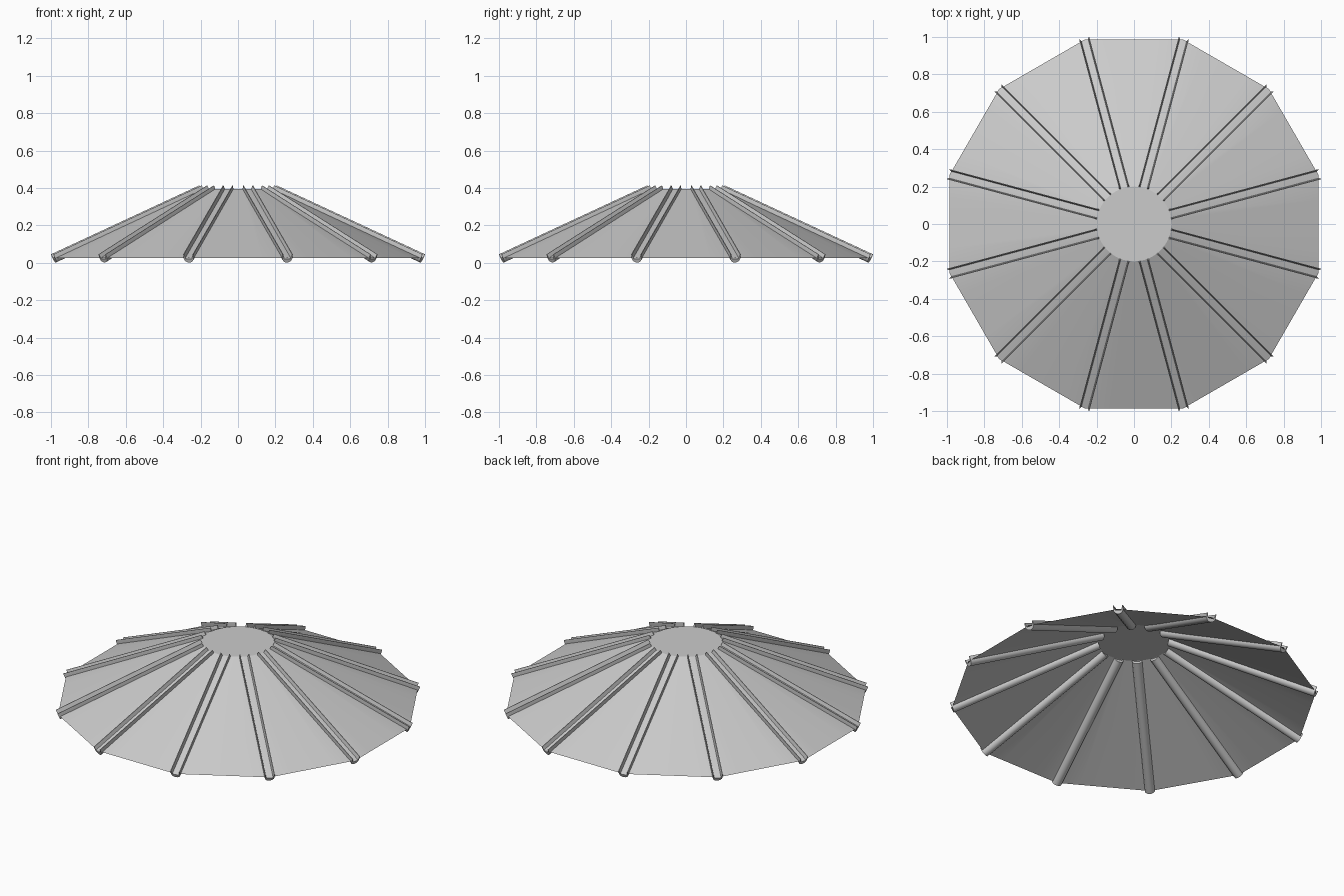
import bpy, bmesh, math
from mathutils import Vector

if "Cube" in bpy.data.objects:
    bpy.data.objects.remove(bpy.data.objects["Cube"])

SIDES = 12
R_OUT, Z_OUT = 1.02, 0.027
R_IN, Z_IN = 0.2, 0.395
SUB = 4  # points per panel edge


def finish(bm, name, angle):
    bmesh.ops.recalc_face_normals(bm, faces=bm.faces)
    me = bpy.data.meshes.new(name)
    bm.to_mesh(me)
    bm.free()
    ob = bpy.data.objects.new(name, me)
    bpy.context.collection.objects.link(ob)
    bpy.ops.object.select_all(action='DESELECT')
    ob.select_set(True)
    bpy.context.view_layer.objects.active = ob
    bpy.ops.object.shade_smooth_by_angle(angle=math.radians(angle))
    return ob


def polar(r, a, z):
    return Vector((r * math.cos(a), r * math.sin(a), z))


# Canopy sheet: twelve-sided rim lofted to a round, flat crown
bm = bmesh.new()
step = 2 * math.pi / SIDES
outer, inner = [], []
for k in range(SIDES):
    a = step * (k + 0.5)
    p, q = polar(R_OUT, a, Z_OUT), polar(R_OUT, a + step, Z_OUT)
    for s in range(SUB):
        outer.append(bm.verts.new(p.lerp(q, s / SUB)))
        inner.append(bm.verts.new(polar(R_IN, a + step * s / SUB, Z_IN)))
n = len(outer)
for i in range(n):
    j = (i + 1) % n
    bm.faces.new((outer[i], outer[j], inner[j], inner[i]))
bm.faces.new(inner)
finish(bm, "canopy", 20)

# Rib section: rounded underside, two raised lips with a channel between
HALF = 0.028
section = [(HALF * math.cos(t), HALF * math.sin(t))
           for t in (math.pi + math.pi * i / 12 for i in range(13))]
section += [(0.028, 0.02), (0.024, 0.02), (0.018, -0.006),
            (-0.018, -0.006), (-0.024, 0.02), (-0.028, 0.02)]

slope = math.atan2(Z_IN - Z_OUT, R_OUT - R_IN)
for k in range(SIDES):
    a = step * (k + 0.5)
    side = Vector((-math.sin(a), math.cos(a), 0))
    up = polar(math.sin(slope), a, math.cos(slope))
    bm = bmesh.new()
    ends = []
    for r, z in ((R_OUT, Z_OUT), (R_IN, Z_IN)):
        c = polar(r, a, z)
        ends.append([bm.verts.new(c + side * u + up * v) for u, v in section])
    lo, hi = ends
    m = len(section)
    for i in range(m):
        j = (i + 1) % m
        bm.faces.new((lo[i], lo[j], hi[j], hi[i]))
    bm.faces.new(lo)
    bm.faces.new(hi)
    finish(bm, f"rib_{k + 1}", 30)
